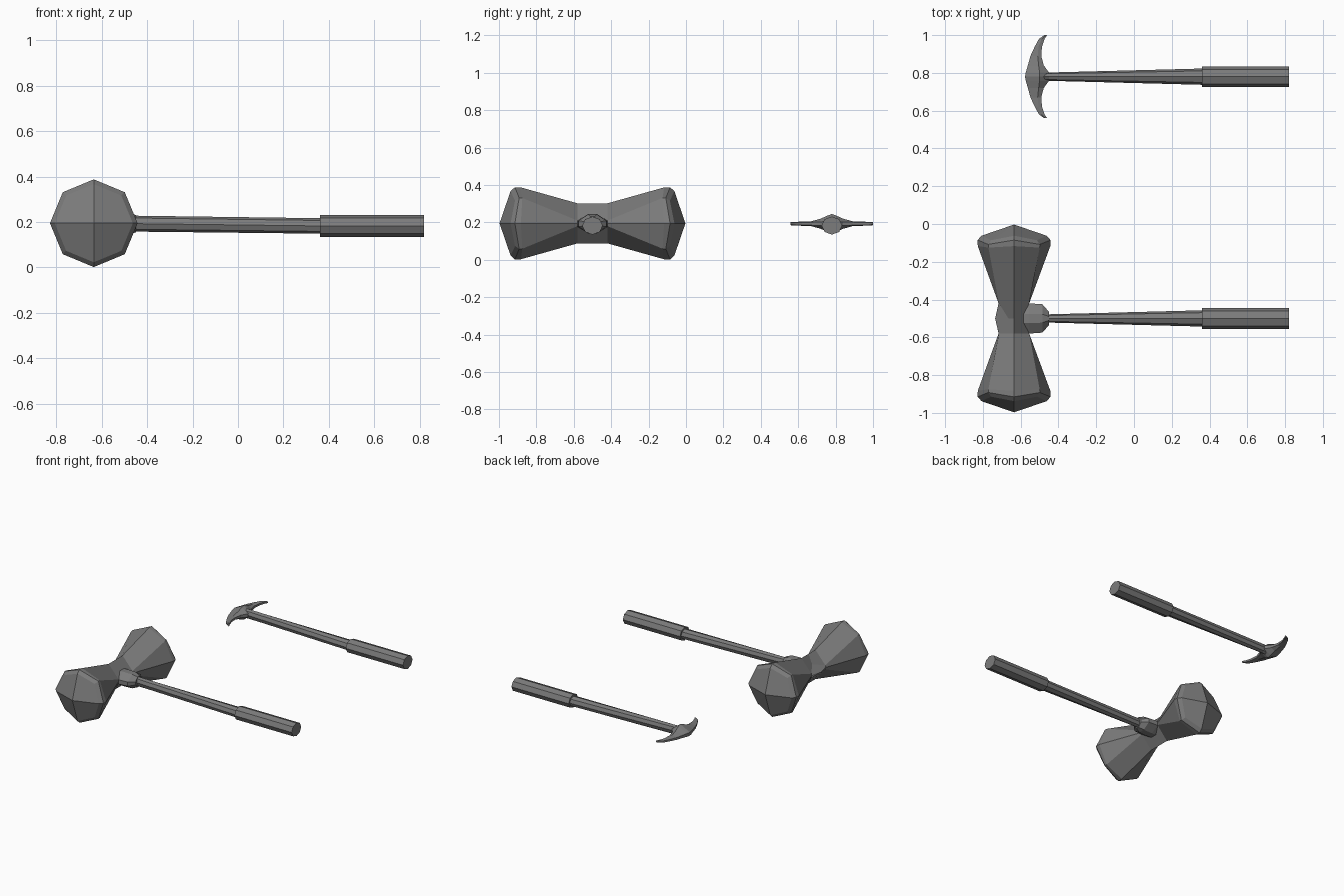
import bpy, bmesh, math

if "Cube" in bpy.data.objects:
    bpy.data.objects.remove(bpy.data.objects["Cube"])

steel = bpy.data.materials.new("dark_grey_metal")
steel.diffuse_color = (0.2, 0.2, 0.2, 1)
steel.use_nodes = True
steel.node_tree.nodes["Principled BSDF"].inputs["Base Color"].default_value = steel.diffuse_color


def loft(name, rings, location):
    """Skin equal-length rings of points; a one-point ring closes to a tip."""
    bm = bmesh.new()
    loops = [[bm.verts.new(p) for p in r] for r in rings]
    for a, b in zip(loops, loops[1:]):
        n = max(len(a), len(b))
        for i in range(n):
            j = (i + 1) % n
            if len(a) == 1:
                bm.faces.new((a[0], b[j], b[i]))
            elif len(b) == 1:
                bm.faces.new((a[i], a[j], b[0]))
            else:
                bm.faces.new((a[i], a[j], b[j], b[i]))
    for end in (loops[0], loops[-1]):
        if len(end) > 2:
            bm.faces.new(end)
    bmesh.ops.recalc_face_normals(bm, faces=bm.faces)
    me = bpy.data.meshes.new(name)
    bm.to_mesh(me)
    bm.free()
    me.materials.append(steel)
    ob = bpy.data.objects.new(name, me)
    ob.location = location
    bpy.context.collection.objects.link(ob)
    return ob


def octagon_x(x, ry, rz, zc):
    """Octagon across the x axis, corners on the y and z axes."""
    return [(x, ry * math.cos(k * math.pi / 4), zc + rz * math.sin(k * math.pi / 4))
            for k in range(8)]


def handle(name, y):
    # tapered shaft and thicker grip in one skin
    loft(name, [octagon_x(-0.52, 0.021, 0.035, 0.194),
                octagon_x(-0.45, 0.022, 0.035, 0.193),
                octagon_x(0.36, 0.043, 0.034, 0.183),
                octagon_x(0.36, 0.055, 0.048, 0.183),
                octagon_x(0.82, 0.055, 0.048, 0.183)], (0, y, 0))


handle("hammer_handle", -0.5)
handle("pick_handle", 0.78)


# Hammer head: octagonal flared ends, pointed faces, pinched middle
def head_ring(y_axis, y_diag, r):
    return [(r * math.cos(k * math.pi / 4), y_diag if k % 2 else y_axis,
             r * math.sin(k * math.pi / 4)) for k in range(8)]


def neck_ring(y, upper):
    """Five points of the upper half, reflected below."""
    return [(x, y, z) for x, z in upper] + [(x, y, -z) for x, z in upper[3:0:-1]]


neck = [(0.08, 0), (0.08, 0.015), (0, 0.107), (-0.08, 0.015), (-0.082, 0)]
waist = [(0.08, 0), (0.08, 0.015), (0, 0.107), (-0.03, 0.04), (-0.1, 0)]


def half(s):
    return [[(0, s * 0.497, 0)],
            head_ring(s * 0.438, s * 0.414, 0.172),
            head_ring(s * 0.415, s * 0.392, 0.193),
            head_ring(s * 0.383, s * 0.375, 0.192),
            neck_ring(s * 0.08, neck)]


loft("hammer_head", half(-1) + [neck_ring(0, waist)] + half(1)[::-1],
     (-0.635, -0.5, 0.195))


# Collar joining the hammer head to its handle
def collar_ring(x, w, h):
    return [(x, w, 0.3 * h), (x, 0.3 * w, h), (x, -0.3 * w, h),
            (x, -w, 0.3 * h), (x, -w, -0.3 * h), (x, -0.3 * w, -h),
            (x, 0.3 * w, -h), (x, w, -0.3 * h)]


loft("hammer_collar", [collar_ring(-0.6, 0.078, 0.05), collar_ring(-0.555, 0.08, 0.052),
                       collar_ring(-0.485, 0.075, 0.05), collar_ring(-0.45, 0.035, 0.038)],
     (0, -0.5, 0.193))

# Pick head: two curved arms thinning to chisel tips
# (distance out, outer x, ridge x, inner x, ridge half height, edge half height)
arm = [(0, -0.577, -0.50, -0.447, 0.052, 0.012),
       (0.022, -0.573, -0.50, -0.45, 0.044, 0.012),
       (0.06, -0.562, -0.505, -0.478, 0.027, 0.01),
       (0.11, -0.548, -0.51, -0.491, 0.013, 0.008),
       (0.16, -0.525, -0.505, -0.487, 0.011, 0.007),
       (0.20, -0.503, -0.488, -0.473, 0.01, 0.006),
       (0.22, -0.475, -0.468, -0.46, 0.008, 0.005)]


def arm_ring(s, d, xo, xr, xi, h, e):
    return [(xo, s * d, e), (xr, s * d, h), (xi, s * d, e),
            (xi, s * d, -e), (xr, s * d, -h), (xo, s * d, -e)]


loft("pick_head", [arm_ring(-1, *a) for a in arm[:0:-1]] + [arm_ring(1, *a) for a in arm],
     (0, 0.78, 0.193))
